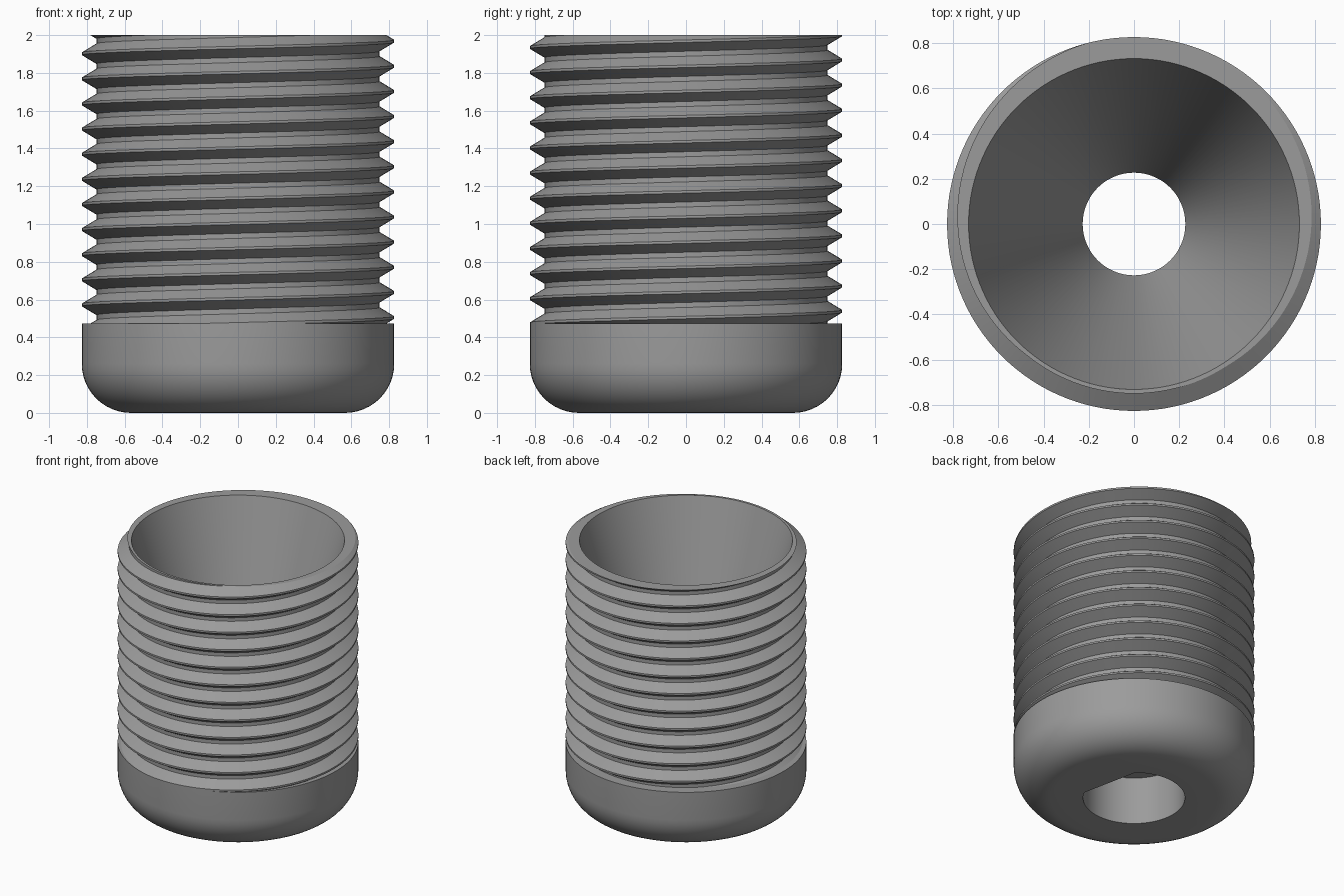
import bpy, bmesh, math
from math import cos, sin, pi, radians

old = bpy.data.objects.get("Cube")
if old:
    bpy.data.objects.remove(old, do_unlink=True)

SEG = 120            # segments round the axis
TOP, SHOULDER = 2.0, 0.473
CREST, ROOT, PITCH = 0.827, 0.75, 0.133
CREST_Z = 1.968      # height of a crest on the +x side
MOUTH, NECK, SOCKET_TOP = 0.732, 0.227, 0.36
FLAT_ANGLE = radians(12)   # direction of the flat in the socket

steel = bpy.data.materials.new("grey steel")
steel.use_nodes = True
steel.diffuse_color = (0.33, 0.33, 0.33, 1)
steel.node_tree.nodes["Principled BSDF"].inputs["Base Color"].default_value = (0.33, 0.33, 0.33, 1)


def finish(name, bm):
    bmesh.ops.remove_doubles(bm, verts=bm.verts, dist=1e-5)
    mesh = bpy.data.meshes.new(name)
    bm.to_mesh(mesh)
    bm.free()
    mesh.materials.append(steel)
    obj = bpy.data.objects.new(name, mesh)
    bpy.context.collection.objects.link(obj)
    bpy.ops.object.select_all(action='DESELECT')
    obj.select_set(True)
    bpy.context.view_layer.objects.active = obj
    bpy.ops.object.shade_smooth_by_angle(angle=radians(25))


def skin(bm, rows, closed):
    """Join neighbouring rows of vertices with quads."""
    pairs = zip(rows, rows[1:] + rows[:1]) if closed else zip(rows, rows[1:])
    for a, b in pairs:
        for i in range(len(a) - 1):
            bm.faces.new((a[i], b[i], b[i + 1], a[i + 1]))


def lathe(name, profile):
    """Revolve (radius, z) points; a radius may be a function of the angle."""
    bm = bmesh.new()
    rows = []
    for k in range(SEG):
        t = 2 * pi * k / SEG
        radii = [(r(t) if callable(r) else r, z) for r, z in profile]
        rows.append([bm.verts.new((r * cos(t), r * sin(t), z)) for r, z in radii])
    skin(bm, rows, True)
    finish(name, bm)


def socket_radius(t):
    """Round socket with one flat side."""
    return min(0.35, 0.27 / max(cos(t - FLAT_ANGLE), 0.1))


# rounded base with its shoulder, underside and drive socket
fillet = [(0.567 + 0.26 * cos(a), 0.26 - 0.26 * sin(a))
          for a in (radians(90) * i / 12 for i in range(13))]
lathe("rounded_base", [(socket_radius, SOCKET_TOP), (socket_radius, 0)] + fillet[::-1]
      + [(CREST, SHOULDER), (ROOT - 0.02, SHOULDER)])

# conical bore and the ceiling of the socket
lathe("conical_bore", [(MOUTH, TOP), (NECK, SOCKET_TOP), (socket_radius, SOCKET_TOP)])

# right-handed thread swept up a helix, then trimmed flat at both ends
bm = bmesh.new()
section = [(ROOT, -0.5), (ROOT, -0.4), (CREST, -0.05), (CREST, 0.05), (ROOT, 0.4), (ROOT, 0.5)]
turns = 15
rows = []
for k in range(SEG * turns + 1):
    t = 2 * pi * k / SEG
    z = CREST_Z + PITCH * (k / SEG - turns + 2)
    rows.append([bm.verts.new((r * cos(t), r * sin(t), z + u * PITCH)) for r, u in section])
skin(bm, rows, False)
bmesh.ops.remove_doubles(bm, verts=bm.verts, dist=1e-5)
for height, side in ((TOP, 1), (SHOULDER, -1)):
    bmesh.ops.bisect_plane(bm, geom=bm.verts[:] + bm.edges[:] + bm.faces[:], dist=1e-6,
                           plane_co=(0, 0, height), plane_no=(0, 0, side), clear_outer=True)

# flat rim between the cut thread and the mouth of the bore
rim = [e for e in bm.edges if all(abs(v.co.z - TOP) < 1e-5 for v in e.verts)]
for e in rim:
    a, b = sorted(e.verts, key=lambda v: math.atan2(v.co.y, v.co.x))
    if math.atan2(b.co.y, b.co.x) - math.atan2(a.co.y, a.co.x) > pi:
        a, b = b, a
    inner = []
    for v in (b, a):
        s = MOUTH / math.hypot(v.co.x, v.co.y)
        inner.append(bm.verts.new((v.co.x * s, v.co.y * s, TOP)))
    bm.faces.new([a, b] + inner)
finish("threaded_barrel", bm)
